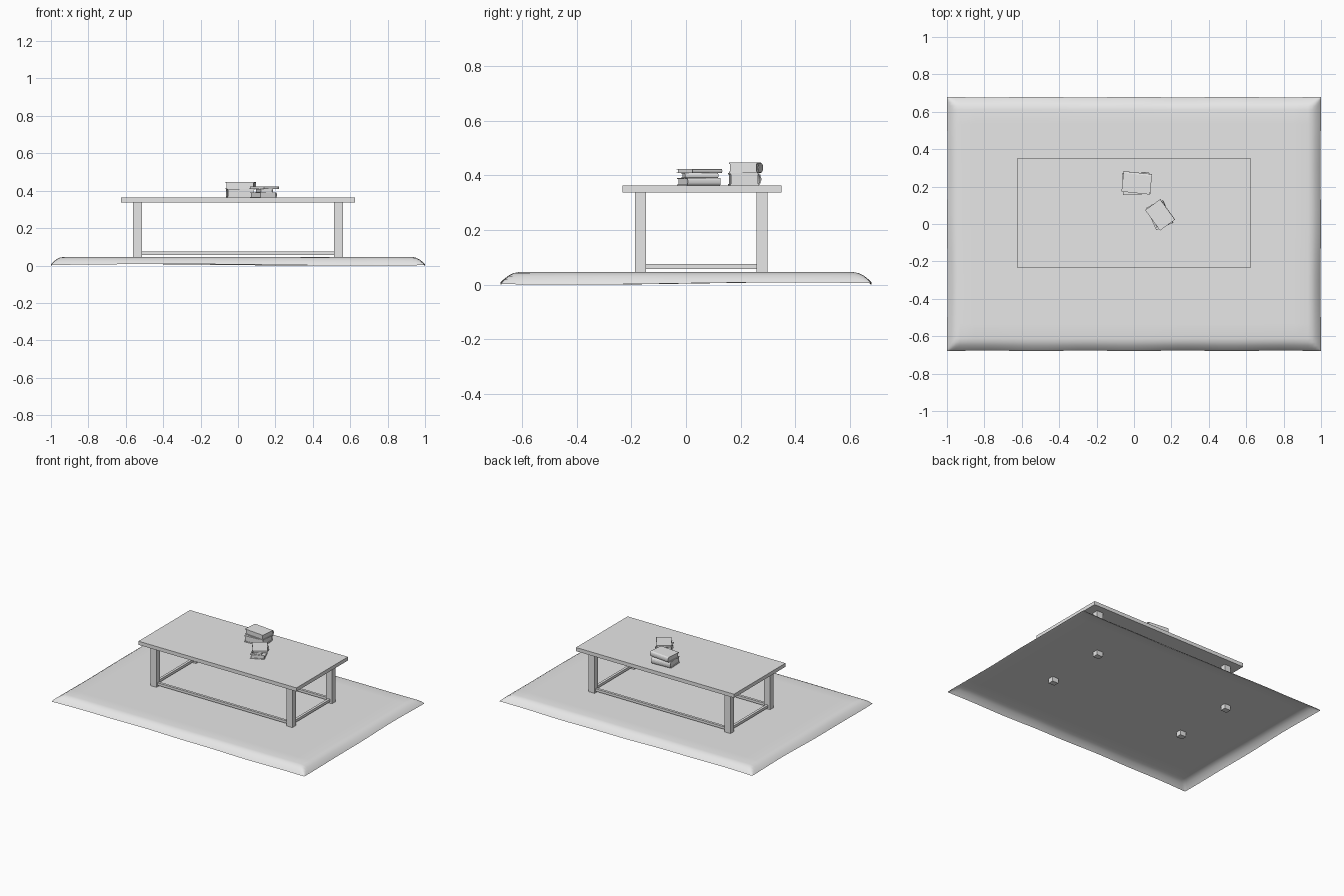
import bpy, bmesh, math
from mathutils import Matrix, Vector

cube = bpy.data.objects.get("Cube")
if cube:
    bpy.data.objects.remove(cube)

grey = bpy.data.materials.new("light grey")
grey.diffuse_color = (0.8, 0.8, 0.8, 1)
grey.use_nodes = True
grey.node_tree.nodes["Principled BSDF"].inputs["Base Color"].default_value = (0.8, 0.8, 0.8, 1)


def finish(name, bm):
    mesh = bpy.data.meshes.new(name)
    bm.to_mesh(mesh)
    bm.free()
    mesh.materials.append(grey)
    obj = bpy.data.objects.new(name, mesh)
    bpy.context.collection.objects.link(obj)
    return obj


def add_box(bm, lo, hi):
    lo, hi = Vector(lo), Vector(hi)
    size = Matrix.Diagonal((*(hi - lo), 1))
    bmesh.ops.create_cube(bm, size=1, matrix=Matrix.Translation((lo + hi) / 2) @ size)


def box(name, lo, hi):
    bm = bmesh.new()
    add_box(bm, lo, hi)
    return finish(name, bm)


# Rug: one thin sheet whose rim curves down to the floor
EDGE = 0.07
STOPS = [0, 0.006, 0.015, 0.03, 0.048, EDGE]


def spaced(half, count):
    inner = half - EDGE
    middle = [-inner + 2 * inner * i / count for i in range(1, count)]
    return [-half + s for s in STOPS] + middle + [half - s for s in reversed(STOPS)]


def rug_point(x, y):
    d = min(1 - abs(x), 0.68 - abs(y))
    k = max(0, min(d / EDGE, 1))
    rim = 0.004 + 0.004 * math.sin(3 * x - 4 * y)
    z = rim + (0.046 - rim) * (1 - (1 - k) ** 2)
    wave = 0.004 * (1 - k)
    return (x - math.copysign(wave, x) * math.sin(5 * y) ** 2,
            y - math.copysign(wave, y) * math.sin(6 * x) ** 2, z)


bm = bmesh.new()
rows = [[bm.verts.new(rug_point(x, y)) for x in spaced(1, 24)] for y in spaced(0.68, 16)]
for low, high in zip(rows, rows[1:]):
    for i in range(len(low) - 1):
        bm.faces.new((low[i], low[i + 1], high[i + 1], high[i]))
rug = finish("rug", bm)
for poly in rug.data.polygons:
    poly.use_smooth = True

# Table: slab top, four legs passing through the rug, low stretchers
CY = 0.056
box("table_top", (-0.625, -0.232, 0.338), (0.625, 0.35, 0.364))
for sx, side in ((-1, "right"), (1, "left")):
    for sy, end in ((-1, "front"), (1, "back")):
        x, y = sx * 0.538, CY + sy * 0.223
        box(f"{end}_{side}_leg", (x - 0.024, y - 0.02, 0.012), (x + 0.024, y + 0.02, 0.338))
    x = sx * 0.538
    box(f"{side}_stretcher", (x - 0.009, CY - 0.203, 0.057), (x + 0.009, CY + 0.203, 0.075))
for sy, end in ((-1, "front"), (1, "back")):
    y = CY + sy * 0.223
    box(f"{end}_stretcher", (-0.514, y - 0.009, 0.057), (0.514, y + 0.009, 0.075))


# Books: two covers joined by a rounded spine, with an inset page block
def book(name, centre, length, width, height, angle):
    bm = bmesh.new()
    t, r = height * 0.12, height / 2
    bulge = r * 0.5
    a, b = -width / 2, width / 2 - bulge
    turns = [math.pi * i / 8 - math.pi / 2 for i in range(9)]
    outer = [(b + bulge * math.cos(u), r + r * math.sin(u)) for u in turns]
    inner = [(b + (bulge - t) * math.cos(u), r + (r - t) * math.sin(u)) for u in turns]
    profile = [(a, 0)] + outer + [(a, height), (a, height - t)] + inner[::-1] + [(a, t)]
    face = bm.faces.new([bm.verts.new((-length / 2, y, z)) for y, z in profile])
    out = bmesh.ops.extrude_face_region(bm, geom=[face])
    bmesh.ops.translate(bm, vec=(length, 0, 0),
                        verts=[v for v in out["geom"] if isinstance(v, bmesh.types.BMVert)])
    inset = 0.004
    add_box(bm, (inset - length / 2, a + inset, t), (length / 2 - inset, b, height - t))
    bmesh.ops.recalc_face_normals(bm, faces=bm.faces)
    bm.transform(Matrix.Translation(centre) @ Matrix.Rotation(math.radians(angle), 4, "Z"))
    return finish(name, bm)


book("back_lower_book", (0.012, 0.215, 0.364), 0.145, 0.115, 0.045, 3)
book("back_upper_book", (0.015, 0.22, 0.409), 0.153, 0.11, 0.038, -6)
book("front_lower_book", (0.137, 0.047, 0.364), 0.132, 0.098, 0.027, -66)
book("front_middle_book", (0.14, 0.05, 0.391), 0.125, 0.07, 0.018, -78)
book("front_upper_book", (0.14, 0.049, 0.409), 0.135, 0.1, 0.014, -54)
